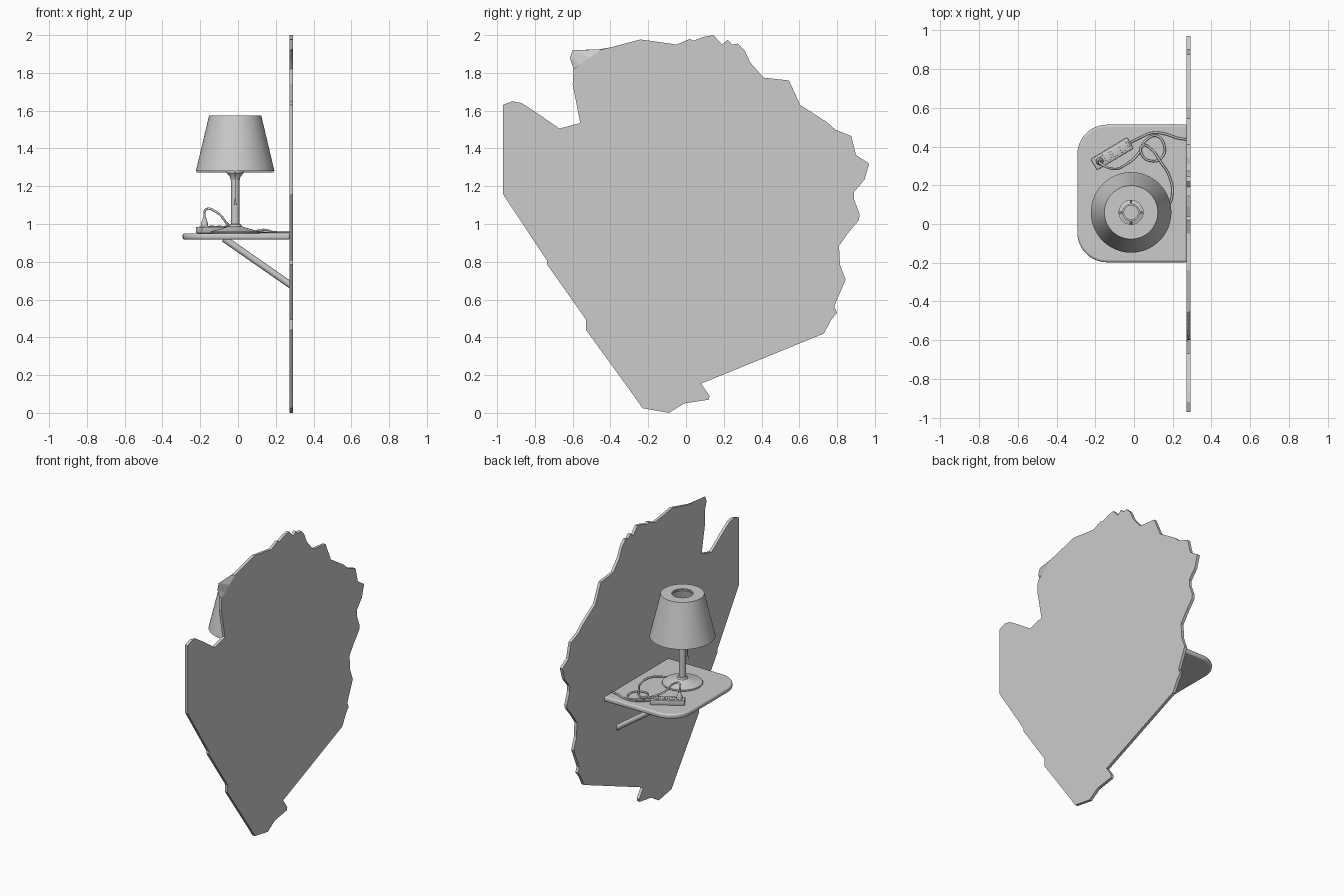
import bpy, bmesh
from math import sin, cos, pi, radians
from mathutils import Vector, Matrix

if "Cube" in bpy.data.objects:
    bpy.data.objects.remove(bpy.data.objects["Cube"])


def finish(bm, name, angle=30):
    bmesh.ops.recalc_face_normals(bm, faces=bm.faces)
    me = bpy.data.meshes.new(name)
    bm.to_mesh(me)
    bm.free()
    ob = bpy.data.objects.new(name, me)
    bpy.context.collection.objects.link(ob)
    select(ob)
    if angle:
        bpy.ops.object.shade_smooth_by_angle(angle=radians(angle))
    return ob


def select(ob):
    bpy.ops.object.select_all(action='DESELECT')
    ob.select_set(True)
    bpy.context.view_layer.objects.active = ob


def prism(name, lower, upper, angle=0):
    """Solid between two matching outlines."""
    bm = bmesh.new()
    a = [bm.verts.new(p) for p in lower]
    b = [bm.verts.new(p) for p in upper]
    bm.faces.new(a)
    bm.faces.new(b[::-1])
    n = len(a)
    for i in range(n):
        bm.faces.new((a[i], a[(i + 1) % n], b[(i + 1) % n], b[i]))
    return finish(bm, name, angle)


def lathe(name, profile, cx, cy, segs=48, closed=False):
    """Revolve (radius, z) points; zero radii collapse to a pole."""
    bm = bmesh.new()
    vs = [bm.verts.new((cx + r, cy, z)) for r, z in profile]
    es = [bm.edges.new(p) for p in zip(vs, vs[1:])]
    if closed:
        es.append(bm.edges.new((vs[-1], vs[0])))
    bmesh.ops.spin(bm, geom=vs + es, cent=(cx, cy, 0), axis=(0, 0, 1), angle=2 * pi, steps=segs)
    bmesh.ops.remove_doubles(bm, verts=bm.verts, dist=1e-5)
    return finish(bm, name)


def rod(name, p, q, r1, r2=None, segs=24):
    p, q = Vector(p), Vector(q)
    d = q - p
    bm = bmesh.new()
    m = Matrix.Translation((p + q) / 2) @ d.to_track_quat('Z', 'Y').to_matrix().to_4x4()
    bmesh.ops.create_cone(bm, cap_ends=True, segments=segs, radius1=r1,
                          radius2=r1 if r2 is None else r2, depth=d.length, matrix=m)
    return finish(bm, name)


def box(name, size, matrix, bevel=0.0):
    bm = bmesh.new()
    bmesh.ops.create_cube(bm, size=1, matrix=matrix @ Matrix.Diagonal((*size, 1)))
    if bevel:
        bmesh.ops.bevel(bm, geom=bm.edges[:], offset=bevel, segments=2, profile=0.5, affect='EDGES')
    return finish(bm, name)


def cable(name, pts, r=0.006):
    cu = bpy.data.curves.new(name, 'CURVE')
    cu.dimensions = '3D'
    cu.bevel_depth, cu.bevel_resolution = r, 2
    cu.use_fill_caps = True
    sp = cu.splines.new('BEZIER')
    sp.bezier_points.add(len(pts) - 1)
    for bp, p in zip(sp.bezier_points, pts):
        bp.co = p
        bp.handle_left_type = bp.handle_right_type = 'AUTO'
    ob = bpy.data.objects.new(name, cu)
    bpy.context.collection.objects.link(ob)
    select(ob)
    bpy.ops.object.convert(target='MESH')
    bpy.ops.object.shade_smooth()


# Broken wall slab, outline as (y, z); the top corner chip is cut back on the outer face
wall = [(-.97, 1.63), (-.92, 1.65), (-.87, 1.64), (-.80, 1.595), (-.67, 1.505), (-.56, 1.535),
        (-.60, 1.74), (-.595, 1.82), (-.615, 1.88), (-.60, 1.92), (-.46, 1.925), (-.40, 1.935),
        (-.24, 1.977), (-.05, 1.95), (.02, 1.98), (.04, 1.97), (.09, 1.99), (.145, 2.0),
        (.19, 1.95), (.22, 1.975), (.245, 1.95), (.275, 1.955), (.31, 1.92), (.34, 1.855),
        (.41, 1.775), (.545, 1.76), (.605, 1.63), (.745, 1.54), (.79, 1.50), (.875, 1.465),
        (.90, 1.365), (.97, 1.32), (.945, 1.235), (.89, 1.17), (.89, 1.13), (.92, 1.05),
        (.915, 1.02), (.86, .955), (.81, .885), (.815, .785), (.845, .705), (.785, .565),
        (.80, .53), (.77, .495), (.73, .42), (.08, .155), (.125, .09), (.12, .07),
        (-.01, .05), (-.09, 0), (-.23, .025), (-.29, .11), (-.53, .44), (-.53, .495),
        (-.65, .665), (-.735, .785), (-.735, .805), (-.97, 1.16)]
chip = {8: (-.56, 1.844), 9: (-.51, 1.88), 10: (-.45, 1.922)}
prism("wall_slab", [(.272, y, z) for y, z in wall],
      [(.292, *chip.get(i, p)) for i, p in enumerate(wall)])

# Shelf board with two round corners and softened rim
R, x0, x1, y0, y1 = .155, -.293, .275, -.198, .513
outline = [(x1, y1)]
for cy, start in ((y1 - R, 90), (y0 + R, 180)):
    for k in range(13):
        a = radians(start + k * 7.5)
        outline.append((x0 + R + R * cos(a), cy + R * sin(a)))
outline.append((x1, y0))
shelf = prism("shelf", [(x, y, .917) for x, y in outline], [(x, y, .951) for x, y in outline], 30)
bev = shelf.modifiers.new("rim", 'BEVEL')
bev.width, bev.segments, bev.limit_method, bev.angle_limit = .011, 3, 'ANGLE', radians(40)

# Two diagonal struts
for i, y in enumerate((-.05, .36)):
    rod(f"shelf_strut_{i + 1}", (-.075, y, .923), (.28, y, .676), .018)

# Lamp: base with stem, socket bowl, shade, spokes and pull switch
LX, LY = -.015, .06
lathe("lamp_base_and_stem", [(0, .95), (.127, .95), (.13, .955), (.127, .961), (.10, .968), (.065, .978),
                             (.035, .988), (.03, .998), (.022, 1.0), (.022, 1.235), (0, 1.235)], LX, LY)
lathe("lamp_socket", [(0, 1.232), (.024, 1.232), (.028, 1.25), (.045, 1.27), (.045, 1.285),
                      (.036, 1.285), (.036, 1.262), (0, 1.262)], LX, LY)
lathe("lamp_shade", [(.208, 1.28), (.138, 1.575), (.068, 1.575), (.068, 1.568), (.132, 1.568),
                     (.201, 1.28)], LX, LY, 64, True)
lathe("shade_ring", [(.072, 1.568), (.072, 1.560), (.062, 1.560), (.062, 1.568)], LX, LY, 48, True)
for i in range(4):
    d = Vector((cos(i * pi / 2), sin(i * pi / 2), 0))
    c = Vector((LX, LY, 1.278))
    rod(f"shade_spoke_{i + 1}", c + d * .04, c + d * .204, .005, segs=10)
rod("pull_cord", (LX, LY - .055, 1.12), (LX, LY - .055, 1.285), .002, segs=8)
rod("pull_knob", (LX, LY - .055, 1.10), (LX, LY - .055, 1.135), .008, .002, 12)

# Power strip with sockets, switch and plug
S = Matrix.Translation((-.113, .363, 0)) @ Matrix.Rotation(radians(31), 4, 'Z')
box("power_strip", (.22, .066, .034), S @ Matrix.Translation((0, 0, .968)), .005)
for i in range(4):
    u = -.075 + i * .046
    box(f"strip_socket_{i + 1}", (.036, .044, .006), S @ Matrix.Translation((u, 0, .986)), .001)
    for v in (-.009, .009):
        box("socket_slot", (.012, .004, .003), S @ Matrix.Translation((u, v, .9895)))
box("strip_switch", (.012, .03, .01), S @ Matrix.Translation((.096, 0, .987)), .002)
P = S @ Vector((-.075, 0, 0))
lathe("plug", [(0, .988), (.019, .988), (.019, 1.005), (.012, 1.018), (.008, 1.036), (0, 1.036)],
      P.x, P.y, 16)

# Cables
cable("wall_cable", [(-.02, .42, .968), (.03, .445, .96), (.09, .47, .958), (.16, .465, .958),
                     (.22, .445, .958), (.28, .435, .958)])
cable("lamp_cable", [(P.x, P.y, 1.03), (-.17, .31, 1.077), (-.11, .285, 1.06), (-.045, .305, .99),
                     (.02, .36, .958), (.06, .43, .958), (.115, .455, .958), (.155, .41, .958),
                     (.145, .345, .958), (.09, .325, .96), (.04, .36, .969), (.045, .405, .965),
                     (.09, .385, .958), (.135, .325, .969), (.185, .24, .958), (.197, .15, .958),
                     (.17, .09, .958), (.10, .07, .965)])
